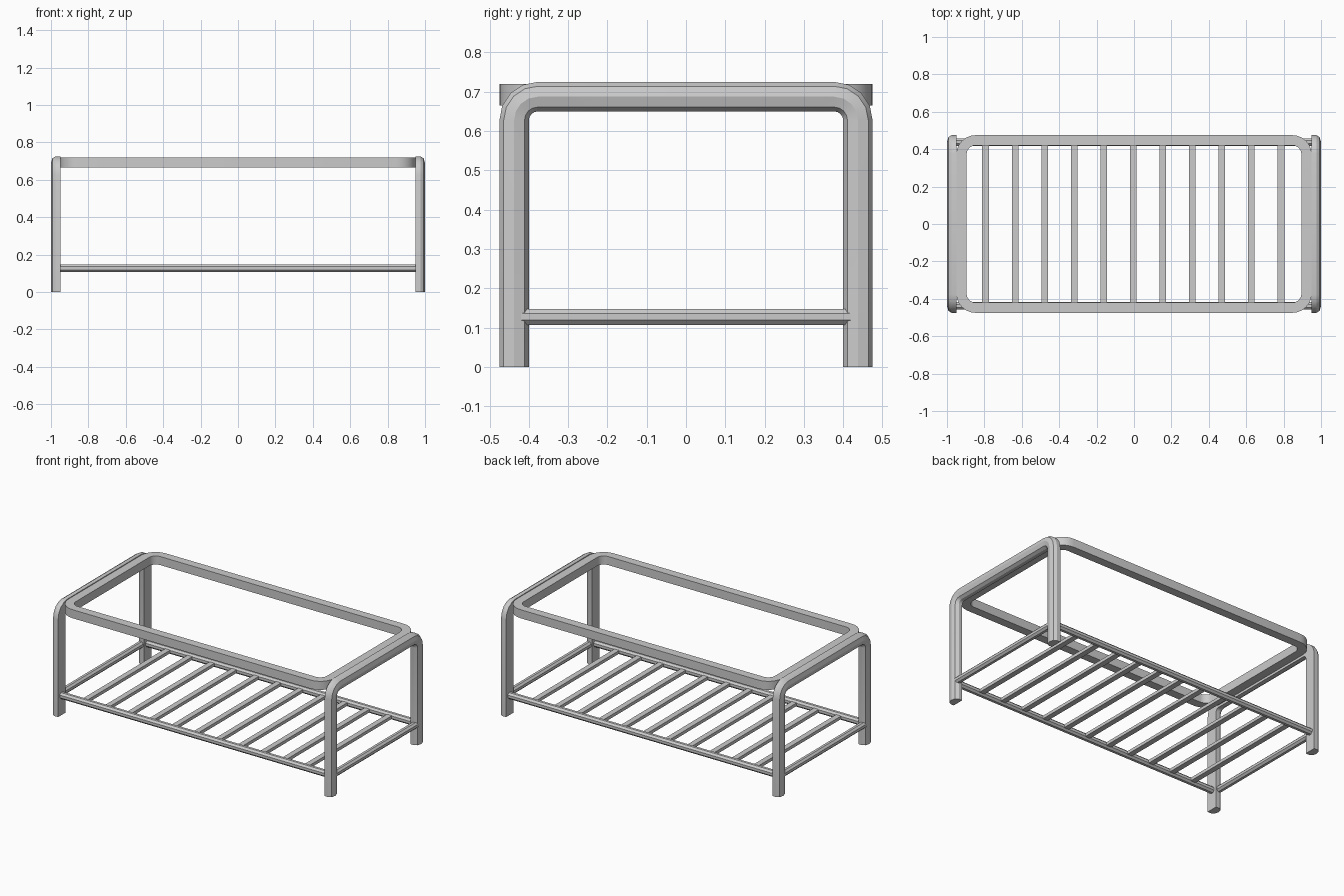
import bpy, bmesh, math
from mathutils import Vector, Matrix

cube = bpy.data.objects.get("Cube")
if cube:
    bpy.data.objects.remove(cube, do_unlink=True)

grey = bpy.data.materials.new("light grey metal")
grey.use_nodes = True
COLOUR = (0.6, 0.6, 0.6, 1)
grey.diffuse_color = COLOUR
grey.node_tree.nodes["Principled BSDF"].inputs["Base Color"].default_value = COLOUR


def finish(name, bm):
    """Turn a bmesh into a shaded, coloured object."""
    bmesh.ops.recalc_face_normals(bm, faces=bm.faces[:])
    mesh = bpy.data.meshes.new(name)
    bm.to_mesh(mesh)
    bm.free()
    mesh.materials.append(grey)
    ob = bpy.data.objects.new(name, mesh)
    bpy.context.collection.objects.link(ob)
    bpy.ops.object.select_all(action='DESELECT')
    ob.select_set(True)
    bpy.context.view_layer.objects.active = ob
    bpy.ops.object.shade_smooth_by_angle(angle=math.radians(30))
    return ob


def arc(cx, cy, r, start, steps):
    """Quarter bend as (point, outward direction) pairs."""
    out = []
    for i in range(steps + 1):
        a = math.radians(start + 90 * i / steps)
        n = Vector((math.cos(a), math.sin(a)))
        out.append((Vector((cx, cy)) + n * r, n))
    return out


def sweep(name, path, profile, place, closed):
    """Sweep a profile (outward, across) along a planar path."""
    bm = bmesh.new()
    rings = []
    for p, n in path:
        rings.append([bm.verts.new(place(p + n * u, v)) for u, v in profile])
    k, m = len(profile), len(rings)
    for i in range(m if closed else m - 1):
        a, b = rings[i], rings[(i + 1) % m]
        for j in range(k):
            bm.faces.new((a[j], a[(j + 1) % k], b[(j + 1) % k], b[j]))
    if not closed:
        bm.faces.new(rings[0])
        bm.faces.new(rings[-1])
    return finish(name, bm)


# End frames: one bent bar makes two legs and the top crossbar
half = 0.0375
d_profile = [(-half, -0.025), (half, -0.025)]
for i in range(5):
    a = math.pi * i / 4
    d_profile.append((half * math.cos(a), 0.025 * math.sin(a)))
LEG_Y, TOP_Z, BEND = 0.4375, 0.6875, 0.06
leg_path = [(Vector((LEG_Y, 0)), Vector((1, 0)))]
leg_path += arc(LEG_Y - BEND, TOP_Z - BEND, BEND, 0, 4)
leg_path += arc(-LEG_Y + BEND, TOP_Z - BEND, BEND, 90, 4)
leg_path += [(Vector((-LEG_Y, 0)), Vector((-1, 0)))]
for side, s in (("left", 1), ("right", -1)):
    sweep(side + "_leg_frame", leg_path, d_profile,
          lambda p, v, s=s: (s * (0.975 + v), p.x, p.y), False)

# Rounded rectangular rim that carries the table top
R, RX, RY = 0.075, 0.9225, 0.4475
rim_path = []
for sx, sy, start in ((1, 1, 0), (-1, 1, 90), (-1, -1, 180), (1, -1, 270)):
    rim_path += arc(sx * (RX - R), sy * (RY - R), R, start, 6)
w, h = 0.0275, 0.0275
sweep("top_rim", rim_path, [(-w, -h), (w, -h), (w, h), (-w, h)],
      lambda p, v: (p.x, p.y, 0.6925 + v), True)


# Octagonal shelf rails with flat sides
RAIL_Z = 0.127


def rail(name, centre, length, axis):
    bm = bmesh.new()
    r = 0.02 / math.cos(math.pi / 8)
    bmesh.ops.create_cone(bm, cap_ends=True, segments=8, radius1=r, radius2=r, depth=length)
    bm.transform(Matrix.Rotation(math.pi / 8, 4, 'Z'))
    bm.transform(Matrix.Rotation(math.pi / 2, 4, axis))
    bm.transform(Matrix.Translation(centre))
    finish(name, bm)


for name, s in (("back", 1), ("front", -1)):
    rail(name + "_shelf_rail", (0, s * LEG_Y, RAIL_Z), 1.93, 'Y')
for name, s in (("left", 1), ("right", -1)):
    rail(name + "_shelf_rail", (s * 0.975, 0, RAIL_Z), 0.86, 'X')

# Shelf slats
for i in range(11):
    bm = bmesh.new()
    bmesh.ops.create_cube(bm, size=1)
    bm.transform(Matrix.Translation(((i - 5) * 0.158 - 0.004, 0, RAIL_Z))
                 @ Matrix.Diagonal((0.035, 0.86, 0.02, 1)))
    finish(f"shelf_slat_{i + 1}", bm)
